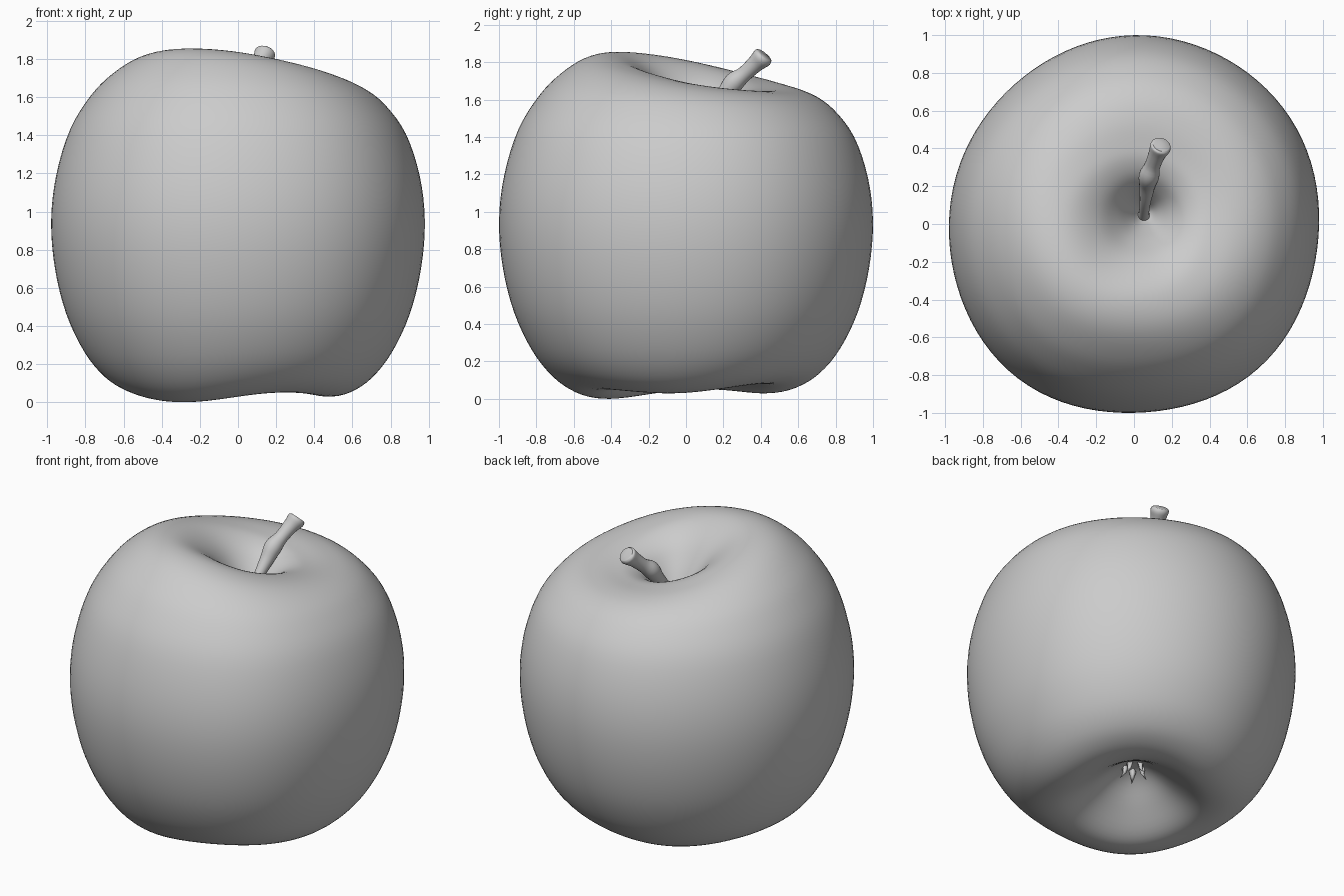
import bpy, bmesh, math
from mathutils import Vector

if "Cube" in bpy.data.objects:
    bpy.data.objects.remove(bpy.data.objects["Cube"])

SEG = 96      # segments round the fruit
STEPS = 4     # smooth steps between profile points

# Half profile from stem hollow to calyx hollow:
# radius, height, weight of the top tilt, weight of the bottom lobes
PROFILE = [
    (0.00, 1.37, 0.0, 0), (0.035, 1.40, 0.0, 0), (0.08, 1.48, 0.1, 0),
    (0.14, 1.575, 0.3, 0), (0.22, 1.67, 0.6, 0), (0.32, 1.732, 0.88, 0),
    (0.42, 1.75, 1.0, 0), (0.54, 1.735, 0.88, 0), (0.66, 1.68, 0.62, 0),
    (0.77, 1.585, 0.4, 0), (0.88, 1.42, 0.2, 0), (0.953, 1.19, 0.05, 0),
    (0.98, 0.95, 0, 0), (0.96, 0.70, 0, 0), (0.90, 0.46, 0, 0.1),
    (0.805, 0.26, 0, 0.3), (0.70, 0.13, 0, 0.6), (0.59, 0.06, 0, 0.9),
    (0.48, 0.04, 0, 1.0), (0.38, 0.065, 0, 0.9), (0.25, 0.15, 0, 0.5),
    (0.13, 0.24, 0, 0.1), (0.05, 0.28, 0, 0), (0.00, 0.285, 0, 0),
]


def smooth_path(pts):
    """Catmull-Rom curve through points of any dimension."""
    out = []
    for i in range(len(pts) - 1):
        a, b, c, d = (pts[max(0, min(len(pts) - 1, i + k))] for k in (-1, 0, 1, 2))
        for s in range(STEPS):
            t = s / STEPS
            out.append([0.5 * (2 * q + (r - p) * t + (2 * p - 5 * q + 4 * r - w) * t * t
                               + (3 * q - p - 3 * r + w) * t ** 3)
                        for p, q, r, w in zip(a, b, c, d)])
    return out + [list(pts[-1])]


def fruit_point(row, ang):
    r, z, top, bottom = row
    d = ang + math.radians(125)              # angle from the high front-left side
    z += top * 0.105 * math.cos(d)
    z += bottom * (-0.02 * math.cos(d) - 0.02 * math.cos(3 * d))
    # slightly uneven outline: fuller front left, flatter back left
    s2 = math.sin(2 * ang)
    r *= 1 + 0.0105 * s2 + s2 * s2 * (0.0105 + 0.009 * math.cos(ang - math.radians(225))
                                      + 0.018 * math.cos(ang - math.radians(315)))
    k = max(0.0, 1 - r / 0.5) if z > 1 else 0.0
    k = k * k * (3 - 2 * k)                  # stem hollow sits off centre
    return Vector((r * math.cos(ang) + 0.06 * k, 1.02 * r * math.sin(ang) + 0.06 * k, z))


def finish(bm, name):
    bmesh.ops.recalc_face_normals(bm, faces=bm.faces)
    mesh = bpy.data.meshes.new(name)
    bm.to_mesh(mesh)
    bm.free()
    for p in mesh.polygons:
        p.use_smooth = True
    obj = bpy.data.objects.new(name, mesh)
    bpy.context.collection.objects.link(obj)
    return obj


# Apple body
bm = bmesh.new()
rows = smooth_path(PROFILE)
angles = [2 * math.pi * i / SEG for i in range(SEG)]
rings = [[bm.verts.new(fruit_point(row, a)) for a in angles] for row in rows[1:-1]]
for up, low in zip(rings, rings[1:]):
    for i in range(SEG):
        j = (i + 1) % SEG
        bm.faces.new((up[i], low[i], low[j], up[j]))
for row, ring in ((rows[0], rings[0]), (rows[-1], rings[-1])):
    pole = bm.verts.new(fruit_point(row, 0))
    for i in range(SEG):
        bm.faces.new((pole, ring[i], ring[(i + 1) % SEG]))
finish(bm, "apple_body")

# Stem: bent, knobbly tube with a softened cut end (x, y, z, radius)
STEM = [(0.05, 0.04, 1.36, 0.042), (0.052, 0.055, 1.42, 0.028), (0.06, 0.12, 1.53, 0.030),
        (0.07, 0.20, 1.62, 0.042), (0.08, 0.255, 1.69, 0.054), (0.098, 0.31, 1.735, 0.042),
        (0.122, 0.37, 1.79, 0.046), (0.14, 0.408, 1.825, 0.056), (0.145, 0.42, 1.838, 0.046)]
bm = bmesh.new()
path = smooth_path(STEM)
rings = []
for i, p in enumerate(path):
    ahead, behind = path[min(i + 1, len(path) - 1)], path[max(i - 1, 0)]
    axis = (Vector(ahead[:3]) - Vector(behind[:3])).normalized()
    u = Vector((1, 0, 0)) - axis * axis.x
    u.normalize()
    v = axis.cross(u)
    rings.append([bm.verts.new(Vector(p[:3]) + p[3] * (math.cos(a) * u + math.sin(a) * v))
                  for a in (2 * math.pi * k / 20 for k in range(20))])
for lo, hi in zip(rings, rings[1:]):
    for i in range(20):
        j = (i + 1) % 20
        bm.faces.new((lo[i], lo[j], hi[j], hi[i]))
bm.faces.new(rings[0])
bm.faces.new(rings[-1])
stem = finish(bm, "stem")
bpy.context.view_layer.objects.active = stem
stem.select_set(True)
bpy.ops.object.shade_smooth_by_angle(angle=math.radians(50))
stem.select_set(False)

# Calyx: five small dried sepals hanging in the bottom hollow
bm = bmesh.new()
for n in range(5):
    a = 2 * math.pi * n / 5 + 0.4
    out = Vector((math.cos(a), math.sin(a), 0))
    side = Vector((-out.y, out.x, 0))
    base = [bm.verts.new(out * r + side * s + Vector((0, 0, 0.29)))
            for r, s in ((0.03, 0), (0.055, 0.025), (0.075, 0), (0.055, -0.025))]
    mid = [bm.verts.new(out * r + side * s + Vector((0, 0, 0.24)))
           for r, s in ((0.045, 0), (0.06, 0.014), (0.07, 0), (0.06, -0.014))]
    tip = bm.verts.new(out * 0.085 + Vector((0, 0, 0.205)))
    bm.faces.new(base)
    for i in range(4):
        j = (i + 1) % 4
        bm.faces.new((base[i], base[j], mid[j], mid[i]))
        bm.faces.new((mid[i], mid[j], tip))
finish(bm, "calyx_sepals")
